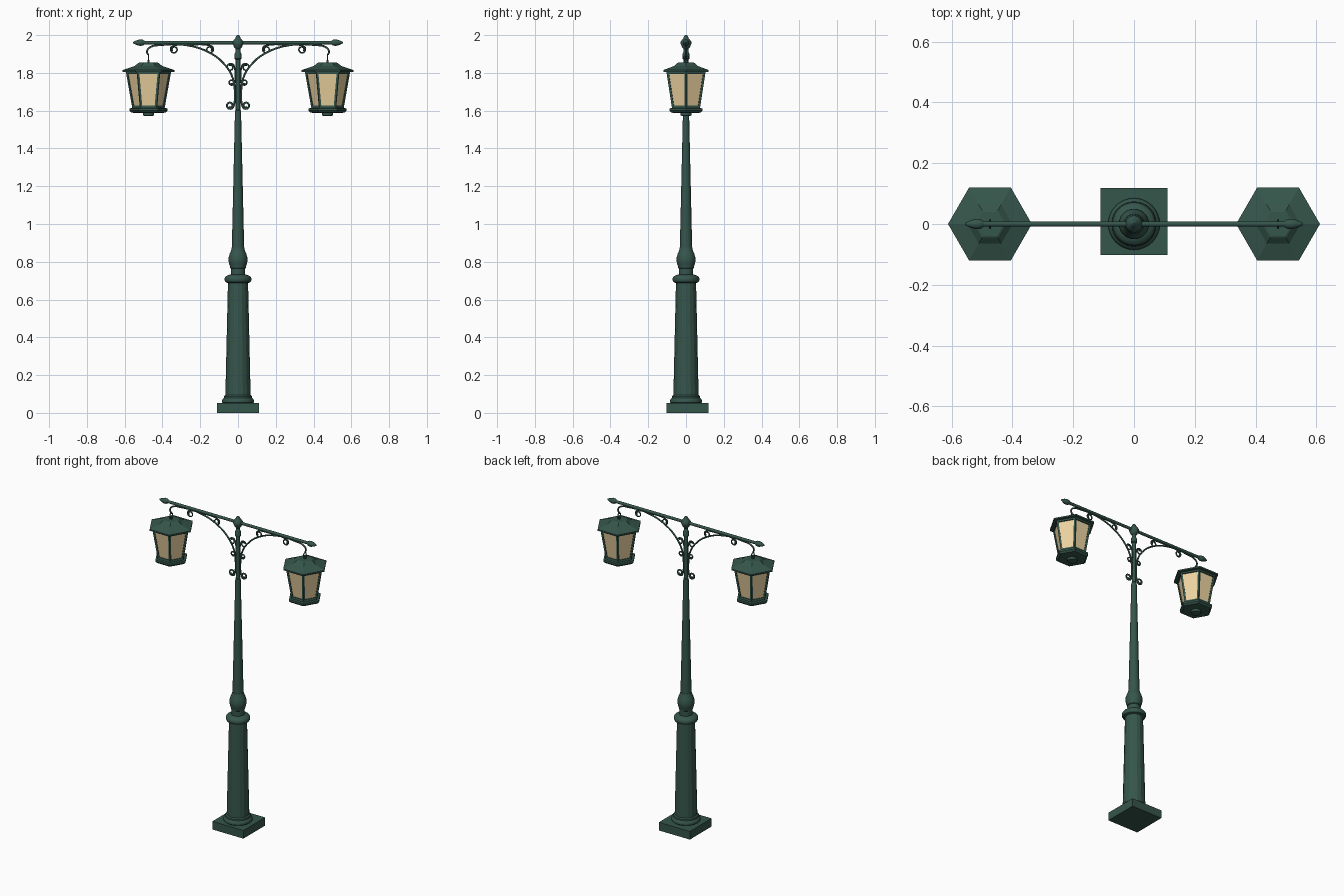
import bpy, bmesh
from math import sin, cos, pi, radians
from mathutils import Vector

if "Cube" in bpy.data.objects:
    bpy.data.objects.remove(bpy.data.objects["Cube"])


def material(name, rgb):
    m = bpy.data.materials.new(name)
    m.diffuse_color = (*rgb, 1)
    m.use_nodes = True
    m.node_tree.nodes["Principled BSDF"].inputs["Base Color"].default_value = m.diffuse_color
    return m


GREEN = material("green_iron", (0.036, 0.092, 0.07))
GLASS = material("warm_glass", (0.85, 0.66, 0.36))


def smooth(ob, angle=35):
    bpy.ops.object.select_all(action='DESELECT')
    ob.select_set(True)
    bpy.context.view_layer.objects.active = ob
    bpy.ops.object.shade_smooth_by_angle(angle=radians(angle))


def make(name, bm, mat=GREEN, loc=(0, 0, 0)):
    bmesh.ops.recalc_face_normals(bm, faces=bm.faces)
    me = bpy.data.meshes.new(name)
    bm.to_mesh(me)
    bm.free()
    me.materials.append(mat)
    ob = bpy.data.objects.new(name, me)
    ob.location = loc
    bpy.context.collection.objects.link(ob)
    return ob


def lathe(name, profile, n, mat=GREEN, loc=(0, 0, 0)):
    """Closed solid from (radius, height) pairs with n sides."""
    bm = bmesh.new()
    rings = [[bm.verts.new((r * cos(2 * pi * i / n), r * sin(2 * pi * i / n), z))
              for i in range(n)] for r, z in profile]
    for a, b in zip(rings, rings[1:]):
        for i in range(n):
            j = (i + 1) % n
            bm.faces.new((a[i], a[j], b[j], b[i]))
    bm.faces.new(rings[0][::-1])
    bm.faces.new(rings[-1])
    return make(name, bm, mat, loc)


def rod(name, a, b, width):
    a, b = Vector(a), Vector(b)
    bm = bmesh.new()
    bmesh.ops.create_cone(bm, cap_ends=True, segments=4, radius1=width, radius2=width,
                          depth=(b - a).length)
    ob = make(name, bm, loc=(a + b) / 2)
    ob.rotation_euler = (b - a).to_track_quat('Z', 'Y').to_euler()
    return ob


def iron_strip(name, pts, side, radius=0.004):
    """Bent round bar through (x, z) points, mirrored by side."""
    cu = bpy.data.curves.new(name, 'CURVE')
    cu.dimensions = '3D'
    cu.bevel_depth, cu.bevel_resolution, cu.resolution_u = radius, 2, 4
    cu.use_fill_caps = True
    sp = cu.splines.new('BEZIER')
    sp.bezier_points.add(len(pts) - 1)
    for p, (x, z) in zip(sp.bezier_points, pts):
        p.co = (side * x, 0, z)
        p.handle_left_type = p.handle_right_type = 'AUTO'
    cu.materials.append(GREEN)
    ob = bpy.data.objects.new(name, cu)
    bpy.context.collection.objects.link(ob)
    bpy.ops.object.select_all(action='DESELECT')
    ob.select_set(True)
    bpy.context.view_layer.objects.active = ob
    bpy.ops.object.convert(target='MESH')
    smooth(bpy.context.object, 60)


def spiral(cx, cz, r, start, turn):
    """Points from the outside of a scroll to its eye."""
    return [(cx + r * (1 - 0.045 * i) * cos(start + turn * i * pi / 4),
             cz + r * (1 - 0.045 * i) * sin(start + turn * i * pi / 4)) for i in range(12)]


# Plinth
bm = bmesh.new()
bmesh.ops.create_cube(bm, size=1)
bmesh.ops.scale(bm, vec=(0.22, 0.22, 0.052), verts=bm.verts)
make("plinth", bm, loc=(0, 0.008, 0.026))

# Foot moulding, lower column, collar, bulb and shaft
smooth(lathe("foot_moulding", [(0.078, 0.05), (0.084, 0.056), (0.085, 0.066), (0.08, 0.075),
                               (0.074, 0.08), (0.073, 0.088), (0.066, 0.095)], 32))
smooth(lathe("lower_column", [(0.067, 0.085), (0.053, 0.7)], 16), 15)
smooth(lathe("collar", [(0.055, 0.688), (0.066, 0.693), (0.071, 0.703), (0.071, 0.713),
                        (0.065, 0.723), (0.05, 0.73), (0.04, 0.733)], 32))
smooth(lathe("bulb", [(0.038, 0.725), (0.038, 0.765), (0.042, 0.768), (0.042, 0.775),
                      (0.046, 0.785), (0.05, 0.805), (0.049, 0.825), (0.043, 0.845),
                      (0.036, 0.86), (0.033, 0.875)], 32))
smooth(lathe("shaft", [(0.033, 0.86), (0.016, 1.6), (0.012, 1.605), (0.012, 1.87),
                       (0.018, 1.875), (0.018, 1.9), (0.013, 1.91), (0.013, 1.94)], 16))
smooth(lathe("finial", [(0.012, 1.925), (0.02, 1.935), (0.028, 1.953), (0.028, 1.965),
                        (0.02, 1.977), (0.013, 1.985), (0.011, 1.993), (0.004, 2.0)], 24))

# Crossbar with a bud at each end
bar = lathe("crossbar", [(0.009, -0.51), (0.009, 0.51)], 16, loc=(0, 0, 1.96))
bar.rotation_euler = (0, pi / 2, 0)
smooth(bar)

for side, label in ((-1, "left"), (1, "right")):
    bud = lathe(label + "_bar_bud", [(0.01, 0.495), (0.016, 0.505), (0.017, 0.52),
                                     (0.012, 0.538), (0.003, 0.556)], 16, loc=(0, 0, 1.96))
    bud.rotation_euler = (0, side * pi / 2, 0)
    smooth(bud)

    # Bracket arch ending in the lantern hook, and scrollwork
    iron_strip(label + "_bracket", spiral(0.042, 1.628, 0.02, pi, 1)[::-1] +
               [(0.017, 1.7), (0.027, 1.77), (0.063, 1.835), (0.143, 1.903), (0.275, 1.947),
                (0.41, 1.947), (0.463, 1.937), (0.482, 1.913), (0.475, 1.895)], side, 0.005)
    iron_strip(label + "_bar_scroll", spiral(0.15, 1.924, 0.021, pi / 2, 1)[::-1] +
               [(0.245, 1.95)] + spiral(0.338, 1.924, 0.021, pi / 2, -1), side)
    iron_strip(label + "_post_scroll", spiral(0.04, 1.83, 0.021, pi, -1)[::-1] +
               [(0.014, 1.79)] + spiral(0.034, 1.75, 0.016, pi, 1), side)

    # Lantern: ring, hexagonal roof, glass, frame and base
    x = side * 0.474
    bm = bmesh.new()
    bmesh.ops.create_cube(bm, size=0.012)
    bmesh.ops.scale(bm, vec=(1, 1, 1.5), verts=bm.verts)
    make(label + "_ring_foot", bm, loc=(x, 0, 1.86))
    bpy.ops.mesh.primitive_torus_add(major_radius=0.013, minor_radius=0.0035, major_segments=20,
                                     minor_segments=8, location=(x, 0, 1.879),
                                     rotation=(pi / 2, 0, pi / 2))
    ring = bpy.context.object
    ring.name = label + "_hanging_ring"
    ring.data.materials.append(GREEN)
    smooth(ring)
    lathe(label + "_lantern_roof", [(0.112, 1.805), (0.138, 1.806), (0.138, 1.815), (0.074, 1.836),
                                    (0.052, 1.853), (0.046, 1.855)], 6, loc=(x, 0, 0))
    lathe(label + "_lantern_glass", [(0.076, 1.61), (0.112, 1.81)], 6, GLASS, (x, 0, 0))
    lathe(label + "_lantern_top_rail", [(0.113, 1.795), (0.118, 1.795), (0.119, 1.81), (0.113, 1.81)],
          6, loc=(x, 0, 0))
    lathe(label + "_lantern_base", [(0.075, 1.588), (0.09, 1.59), (0.101, 1.6), (0.101, 1.612),
                                    (0.086, 1.614), (0.084, 1.628), (0.07, 1.628)], 6, loc=(x, 0, 0))
    smooth(lathe(label + "_lantern_drop", [(0.02, 1.572), (0.028, 1.574), (0.029, 1.592)], 20,
                 loc=(x, 0, 0)))
    for i in range(6):
        c, s = cos(i * pi / 3), sin(i * pi / 3)
        rod(f"{label}_lantern_post_{i + 1}", (x + 0.077 * c, 0.077 * s, 1.61),
            (x + 0.112 * c, 0.112 * s, 1.808), 0.008)
